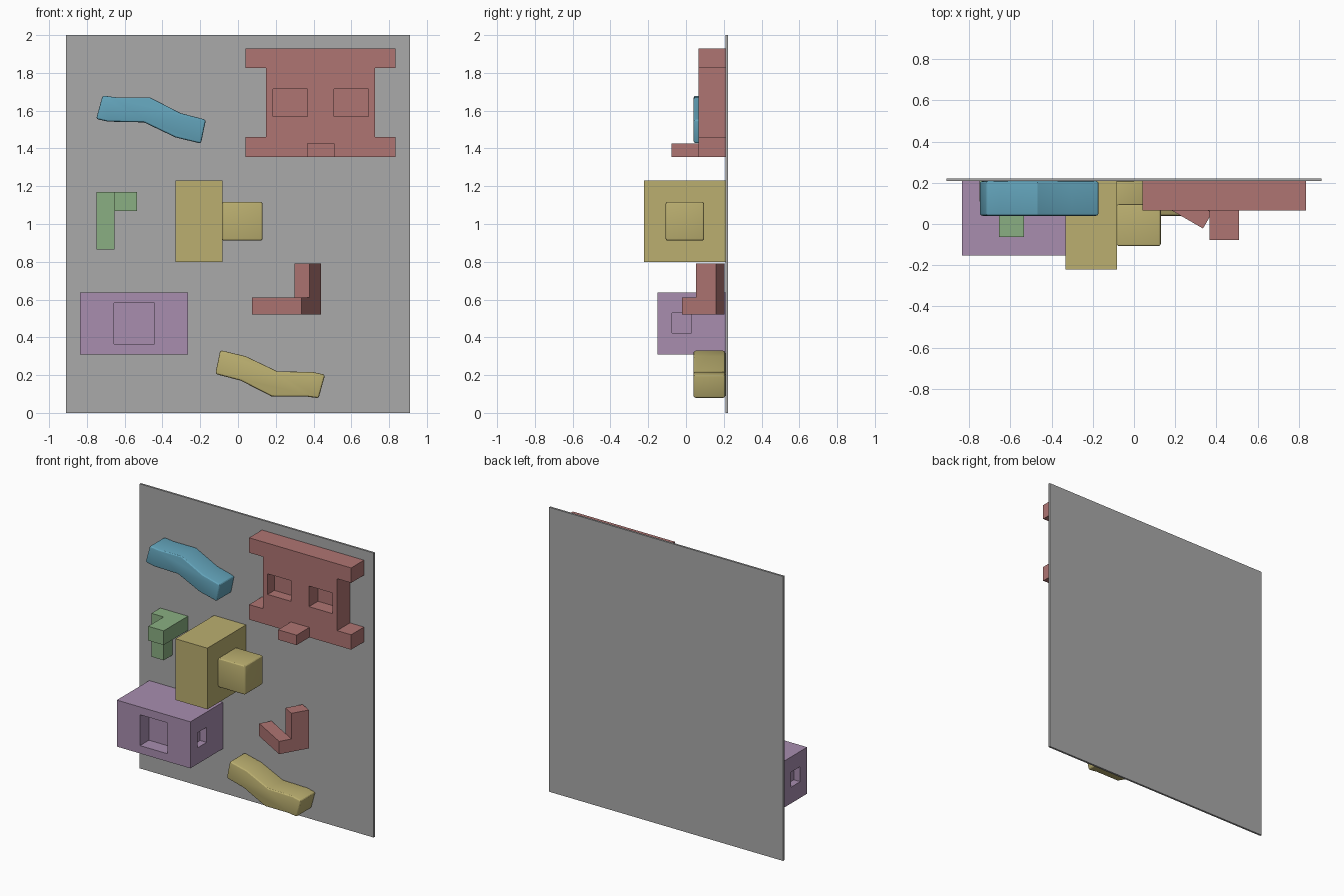
import bpy, math
from mathutils import Matrix, Vector

if "Cube" in bpy.data.objects:
    bpy.data.objects.remove(bpy.data.objects["Cube"])

BACK = 0.208  # front surface of the backing panel


def material(name, rgb):
    m = bpy.data.materials.new(name)
    m.diffuse_color = (*rgb, 1)
    m.use_nodes = True
    m.node_tree.nodes["Principled BSDF"].inputs["Base Color"].default_value = m.diffuse_color
    return m


GREY = material("grey", (0.40, 0.40, 0.40))
RED = material("dusty red", (0.43, 0.178, 0.171))
YELLOW = material("mustard", (0.497, 0.429, 0.162))
BLUE = material("sky blue", (0.127, 0.376, 0.503))
GREEN = material("sage green", (0.254, 0.429, 0.223))
PURPLE = material("mauve", (0.392, 0.27, 0.429))


def mesh_object(name, verts, faces, mat):
    me = bpy.data.meshes.new(name)
    me.from_pydata(verts, [], faces)
    ob = bpy.data.objects.new(name, me)
    bpy.context.collection.objects.link(ob)
    if mat:
        me.materials.append(mat)
    return ob


def prism(name, profile, y0, y1, mat):
    """Extrude a clockwise (x, z) profile from y0 (front) to y1 (back)."""
    n = len(profile)
    verts = [(x, y, z) for y in (y0, y1) for x, z in profile]
    faces = [tuple(reversed(range(n))), tuple(range(n, 2 * n))]
    faces += [(i, (i + 1) % n, n + (i + 1) % n, n + i) for i in range(n)]
    return mesh_object(name, verts, faces, mat)


def box(name, x, y, z, mat=None):
    return prism(name, [(x[0], z[0]), (x[0], z[1]), (x[1], z[1]), (x[1], z[0])], y[0], y[1], mat)


def apply_modifier(ob, mod):
    bpy.ops.object.select_all(action='DESELECT')
    bpy.context.view_layer.objects.active = ob
    ob.select_set(True)
    bpy.ops.object.modifier_apply(modifier=mod.name)


def cut(ob, x, y, z):
    """Cut a box-shaped pocket."""
    cutter = box("cutter", x, y, z)
    cutter.hide_render = True
    mod = ob.modifiers.new("pocket", 'BOOLEAN')
    mod.operation, mod.solver, mod.object = 'DIFFERENCE', 'EXACT', cutter
    apply_modifier(ob, mod)
    bpy.data.objects.remove(cutter)


def soften(ob, width):
    mod = ob.modifiers.new("rounded edges", 'BEVEL')
    mod.width, mod.segments = width, 3
    mod.angle_limit = math.radians(50)
    apply_modifier(ob, mod)
    bpy.ops.object.shade_smooth_by_angle(angle=math.radians(20))


# Backing panel
box("backing_panel", (-0.91, 0.91), (BACK, 0.222), (0, 2), GREY)

# Large red hold: I-shaped body with two pockets and a small ledge
cx = 0.4375
half = [(0.397, 1.93), (0.397, 1.825), (0.288, 1.825), (0.288, 1.46), (0.397, 1.46), (0.397, 1.355)]
profile = [(cx + x, z) for x, z in half] + [(cx - x, z) for x, z in reversed(half)]
body = prism("wide_hold_body", profile, 0.065, BACK, RED)
cut(body, (0.185, 0.368), (0.0, 0.14), (1.57, 1.715))
cut(body, (0.507, 0.69), (0.0, 0.165), (1.57, 1.715))
box("wide_hold_ledge", (0.366, 0.51), (-0.078, 0.065), (1.355, 1.425), RED)

# Two wavy holds: the same bent bar, the second turned half a turn
wave = [(-0.257, 0.127), (-0.188, 0.118), (-0.008, 0.118), (0.156, 0.034), (0.290, -0.001),
        (0.264, -0.127), (0.130, -0.095), (-0.038, -0.015), (-0.228, -0.011), (-0.291, 0.003)]
for name, x, z, s, mat in (("blue_wave_hold", -0.46, 1.553, 1, BLUE),
                           ("yellow_wave_hold", 0.17, 0.205, -1, YELLOW)):
    ob = prism(name, [(x + s * px, z + s * pz) for px, pz in wave], 0.04, BACK, mat)
    soften(ob, 0.012)

# Green hold: upright with a protruding arm
box("green_upright", (-0.75, -0.655), (0.11, BACK), (0.865, 1.17), GREEN)
box("green_arm", (-0.655, -0.535), (-0.062, BACK), (1.07, 1.17), GREEN)

# Yellow block with a side peg
box("yellow_block", (-0.332, -0.083), (-0.222, BACK), (0.80, 1.23), YELLOW)
soften(box("yellow_peg", (-0.084, 0.13), (-0.108, 0.096), (0.912, 1.117), YELLOW), 0.012)

# Purple block with a front pocket and a pocket on each side
block = box("purple_block", (-0.836, -0.264), (-0.152, BACK), (0.31, 0.637), PURPLE)
cut(block, (-0.656, -0.442), (-0.3, -0.052), (0.365, 0.582))
for x in ((-0.9, -0.786), (-0.314, -0.2)):
    cut(block, x, (-0.075, 0.028), (0.424, 0.53))

# Red corner hold: bar and upright, turned 30 degrees about z
turn = Matrix.Translation(Vector((0.335, -0.022, 0))) @ Matrix.Rotation(math.radians(-30), 4, 'Z')
for ob in (box("corner_bar", (-0.30, 0), (0, 0.087), (0.52, 0.61), RED),
           box("corner_upright", (-0.092, 0), (0.087, 0.209), (0.52, 0.79), RED)):
    ob.data.transform(turn)
